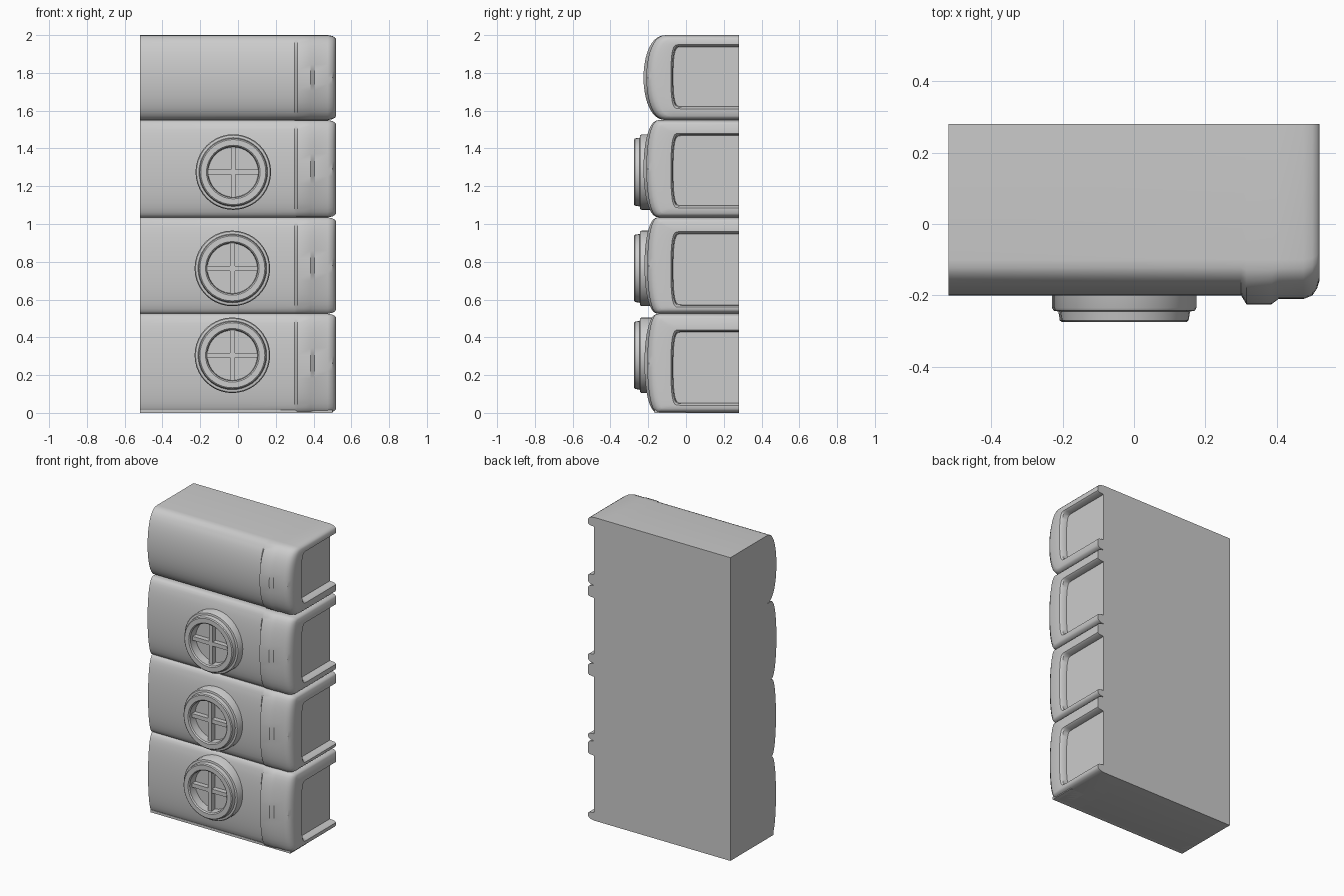
import bpy, bmesh, math
from math import sin, cos, pi

cube = bpy.data.objects.get("Cube")
if cube:
    bpy.data.objects.remove(cube)

grey = bpy.data.materials.new("plain_grey")
grey.use_nodes = True
colour = (0.6, 0.6, 0.6, 1)
grey.diffuse_color = colour
grey.node_tree.nodes["Principled BSDF"].inputs["Base Color"].default_value = colour

LEFT, BACK, STEPS = -0.52, 0.28, 20


def finish(bm, name):
    bmesh.ops.recalc_face_normals(bm, faces=bm.faces)
    mesh = bpy.data.meshes.new(name)
    bm.to_mesh(mesh)
    bm.free()
    mesh.materials.append(grey)
    obj = bpy.data.objects.new(name, mesh)
    bpy.context.collection.objects.link(obj)
    bpy.ops.object.select_all(action="DESELECT")
    obj.select_set(True)
    bpy.context.view_layer.objects.active = obj
    bpy.ops.object.shade_smooth_by_angle(angle=math.radians(35))
    return obj


def bulge_ring(bm, x, z0, z1, base, depth, power, square):
    """Open section: back edge, bulged front, back edge."""
    mid, half = (z0 + z1) / 2, (z1 - z0) / 2
    points = [(BACK, z0)]
    for i in range(STEPS + 1):
        a = -pi / 2 + pi * i / STEPS
        rise = math.copysign(abs(sin(a)) ** square, sin(a))
        points.append((-base - depth * max(cos(a), 0) ** power, mid + half * rise))
    points.append((BACK, z1))
    return [bm.verts.new((x, y, z)) for y, z in points]


def level(name, z0, z1, in0, in1, base, depth):
    bm = bmesh.new()
    # Body, raised band and rounded right rim
    outer = [(LEFT, 0, 0), (0.30, 0, 0), (0.315, 0, 0.025), (0.385, 0, 0.025),
             (0.405, 0, 0.01), (0.475, 0, 0.01), (0.50, 0.005, 0.005),
             (0.513, 0.012, -0.008), (0.52, 0.022, -0.02)]
    rings = [bulge_ring(bm, x, z0 + s, z1 - s, base - s, depth + d, 0.8, 1)
             for x, s, d in outer]
    # Recessed side panel
    for x, s in ((0.52, 0), (0.51, 0.008), (0.475, 0.012)):
        rings.append(bulge_ring(bm, x, z0 + in0 + s, z1 - in1 - s,
                                0.03 - s, 0.05, 0.45, 0.75))
    for a, b in zip(rings, rings[1:]):
        for i in range(len(a) - 1):
            bm.faces.new((a[i], a[i + 1], b[i + 1], b[i]))
    bm.faces.new(rings[0])
    bm.faces.new(rings[-1])
    bm.faces.new([r[0] for r in rings] + [r[-1] for r in reversed(rings)])
    finish(bm, name)


def box(name, lo, hi):
    bm = bmesh.new()
    bmesh.ops.create_cube(bm, size=1)
    for v in bm.verts:
        v.co = [l + (c + 0.5) * (h - l) for c, l, h in zip(v.co, lo, hi)]
    finish(bm, name)


def porthole(name, cx, cz):
    # Lathed stepped frame with a sunken pane
    profile = [(0.20, -0.10), (0.20, -0.235), (0.195, -0.243), (0.182, -0.245),
               (0.178, -0.27), (0.172, -0.275), (0.142, -0.275),
               (0.135, -0.268), (0.132, -0.215)]
    sides = 40
    bm = bmesh.new()
    rings = [[bm.verts.new((cx + r * cos(2 * pi * i / sides), y,
                            cz + r * sin(2 * pi * i / sides)))
              for i in range(sides)] for r, y in profile]
    for a, b in zip(rings, rings[1:]):
        for i in range(sides):
            j = (i + 1) % sides
            bm.faces.new((a[i], a[j], b[j], b[i]))
    bm.faces.new(rings[0])
    bm.faces.new(rings[-1])
    finish(bm, name)
    # Cross bars
    w, r = 0.013, 0.134
    box(name + "_upright", (cx - w, -0.25, cz - r), (cx + w, -0.205, cz + r))
    box(name + "_crossbar", (cx - r, -0.248, cz - w), (cx + r, -0.205, cz + w))


level("bottom_level", 0, 0.525, 0.04, 0.085, 0.145, 0.05)
level("second_level", 0.525, 1.035, 0.035, 0.075, 0.145, 0.05)
level("third_level", 1.035, 1.55, 0.05, 0.07, 0.14, 0.06)
level("top_level", 1.55, 2.0, 0.06, 0.05, 0.10, 0.10)

# Thin foot along the bottom front
box("base_lip", (LEFT, -0.168, 0), (0.50, 0, 0.016))

porthole("lower_window", -0.03, 0.305)
porthole("middle_window", -0.03, 0.765)
porthole("upper_window", -0.025, 1.275)
